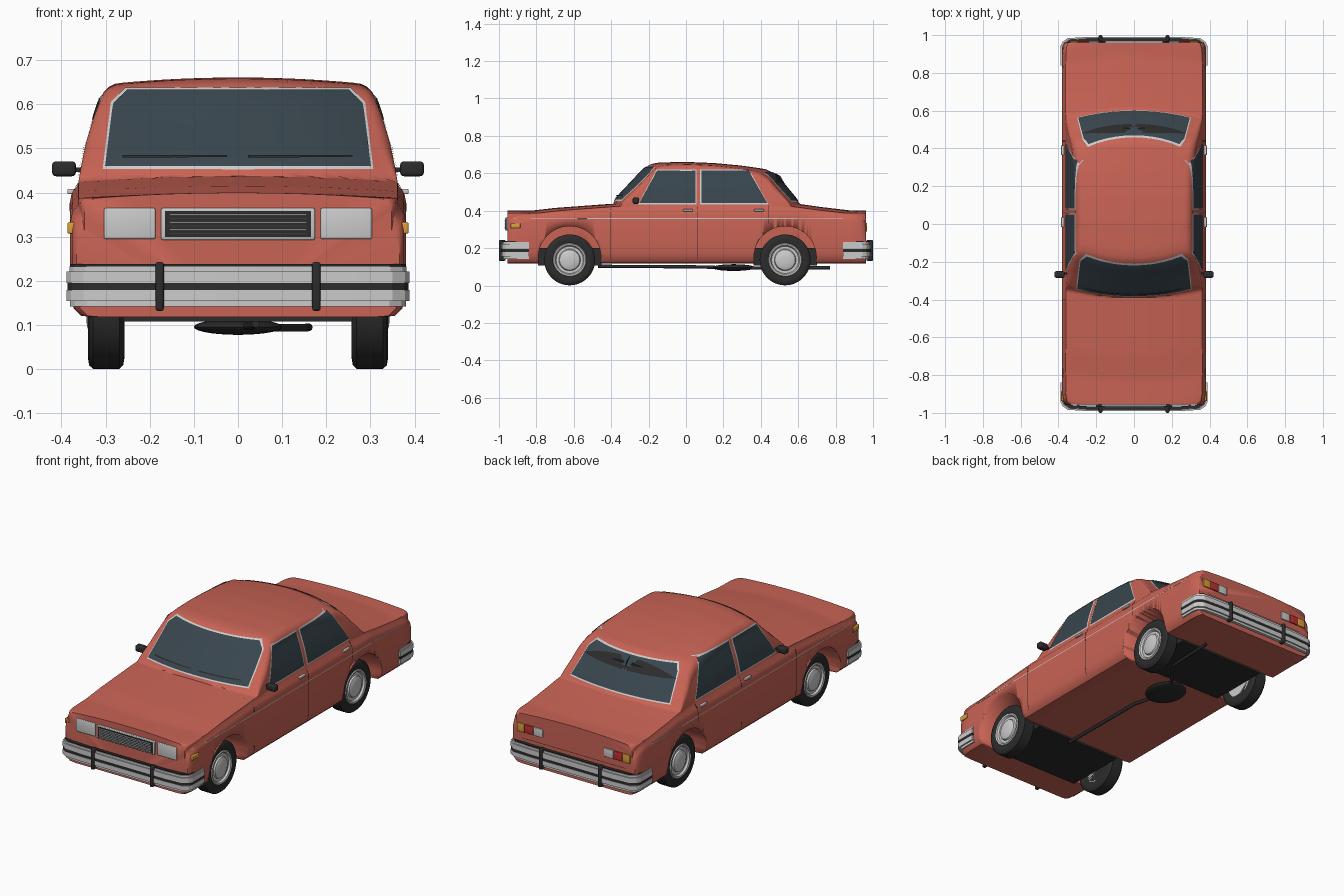
import bpy, bmesh, math
from mathutils import Vector
from mathutils.bvhtree import BVHTree

if "Cube" in bpy.data.objects:
    bpy.data.objects.remove(bpy.data.objects["Cube"])


def mat(name, r, g, b):
    m = bpy.data.materials.new(name)
    m.diffuse_color = (r, g, b, 1)
    m.use_nodes = True
    m.node_tree.nodes["Principled BSDF"].inputs["Base Color"].default_value = m.diffuse_color
    return m


RED = mat("paint", .58, .125, .09)
GLASS = mat("glass", .04, .06, .075)
DARK = mat("rubber", .025, .025, .025)
SILVER = mat("chrome", .55, .55, .55)
AMBER = mat("amber", .7, .35, .04)
LAMP = mat("red_lamp", .5, .03, .03)


def make(name, bm, material, mirror=False, angle=40):
    bmesh.ops.recalc_face_normals(bm, faces=bm.faces)
    me = bpy.data.meshes.new(name)
    bm.to_mesh(me)
    bm.free()
    ob = bpy.data.objects.new(name, me)
    bpy.context.collection.objects.link(ob)
    me.materials.append(material)
    bpy.ops.object.select_all(action='DESELECT')
    ob.select_set(True)
    bpy.context.view_layer.objects.active = ob
    bpy.ops.object.shade_smooth_by_angle(angle=math.radians(angle))
    if mirror:
        ob.modifiers.new("mirror", 'MIRROR').use_mirror_merge = False
    return ob


def box(name, x, y, z, material, mirror=False, bevel=0):
    bm = bmesh.new()
    bmesh.ops.create_cube(bm, size=1)
    for v in bm.verts:
        v.co = [a + (b - a) * (c + .5) for (a, b), c in zip((x, y, z), v.co)]
    if bevel:
        bmesh.ops.bevel(bm, geom=bm.edges[:], offset=bevel, segments=3, profile=.5, affect='EDGES')
    return make(name, bm, material, mirror)


def revolve(name, profile, cy, cz, material, mirror=True, n=48):
    """Spin (x, radius) points about an axis along x."""
    bm = bmesh.new()
    rings = [[bm.verts.new((x, cy + r * math.cos(2 * math.pi * i / n), cz + r * math.sin(2 * math.pi * i / n)))
              for i in range(n)] for x, r in profile]
    for a, b in zip(rings, rings[1:]):
        for i in range(n):
            bm.faces.new((a[i], a[(i + 1) % n], b[(i + 1) % n], b[i]))
    bm.faces.new(rings[0])
    bm.faces.new(rings[-1])
    return make(name, bm, material, mirror)


def interp(table, t):
    if t <= table[0][0]:
        return table[0][1]
    for (a, u), (b, v) in zip(table, table[1:]):
        if t <= b:
            return u + (v - u) * (t - a) / (b - a)
    return table[-1][1]


# Body outlines: deck line, cabin line, plan width, cabin half width by height
DECK = [(-.955, .335), (-.95, .36), (-.935, .379), (-.9, .392), (-.7, .415), (-.4, .437), (0, .437), (.6, .437),
        (.72, .42), (.9, .399), (.935, .388), (.955, .365), (.962, .335)]
CABIN = [(-.405, 0.4), (-.385, .455), (-.225, .625), (-.19, .65), (-.14, .658), (0, .661), (.15, .655),
         (.29, .642), (.43, .622), (.485, .59), (.6, .45), (.625, .40)]
WIDTH = [(-.955, .366), (-.945, .374), (-.91, .38), (.91, .38), (.95, .374), (.962, .366)]
SIDE = [(.42, .362), (.45, .357), (.5, .346), (.55, .331), (.6, .313), (.635, .297), (.66, .28)]


def top(y):
    c = sum(interp(CABIN, y + d) for d in (-.012, 0, .012)) / 3
    return max(interp(DECK, y), c)


def half_section(y):
    w, deck, zb, crown = interp(WIDTH, y), interp(DECK, y), .118, .012
    shift = max(-1, min(1, (y - .1) / .3)) * .045
    s0, t1 = deck - .02, top(y + shift) - crown
    hw = lambda z: min(w - .018, interp(SIDE, z))
    rc = min(.05, (t1 - s0) * .45)
    zc = t1 - rc
    x1 = hw(zc) - rc
    pts = [(0, zb), (w - .06, zb), (w - .025, zb + .003), (w - .008, zb + .02), (w, zb + .06), (w, .25),
           (w, s0 - .04), (w - .005, s0 - .016)]
    pts += [(hw(z), z) for z in (s0 + (zc - s0) * f / 6 for f in range(7))]
    pts += [(x1 + rc * math.cos(a), zc + rc * math.sin(a)) for a in (math.pi * k / 10 for k in range(1, 5))]
    for k in range(10, -1, -1):
        s = k / 10
        pts.append((x1 * s, top(y + shift * s * s) - crown * s * s))
    return pts


# Body shell lofted along its length
ys = sorted({p[0] for p in DECK} | {round(-.9 + .02 * i, 3) for i in range(91)}
            | {round(-.41 + .01 * i, 3) for i in range(30)} | {round(.4 + .01 * i, 3) for i in range(26)})
bm = bmesh.new()
rings = []
for y in ys:
    h = half_section(y)
    loop = h + [(-x, z) for x, z in h[-2:0:-1]]
    rings.append([bm.verts.new((x, y, z)) for x, z in loop])
for a, b in zip(rings, rings[1:]):
    for i in range(len(a)):
        j = (i + 1) % len(a)
        bm.faces.new((a[i], a[j], b[j], b[i]))
bm.faces.new(rings[0])
bm.faces.new(rings[-1])
bmesh.ops.recalc_face_normals(bm, faces=bm.faces)
tree = BVHTree.FromBMesh(bm)
body = make("body_shell", bm, RED)

# Wheel arches and wheels
WHEELS = (("front", -.622), ("rear", .53))
for end, y in WHEELS:
    for s in (1, -1):
        cut = revolve("arch_cutter", [(s * .225, .167), (s * .5, .167)], y, .15, RED, False)
        cut.hide_render = True
        m = body.modifiers.new("arch", 'BOOLEAN')
        m.object, m.operation, m.solver = cut, 'DIFFERENCE', 'EXACT'
        bpy.context.view_layer.objects.active = body
        bpy.ops.object.modifier_apply(modifier=m.name)
        bpy.data.objects.remove(cut)
    revolve(end + "_tyre", [(.262, .085), (.257, .11), (.26, .128), (.268, .136), (.328, .136), (.337, .128),
                            (.34, .11), (.336, .09), (.32, .086)], y, .137, DARK)
    revolve(end + "_hub", [(.262, .086), (.335, .09), (.34, .086), (.338, .078), (.328, .072), (.328, .058),
                           (.336, .054), (.342, .04), (.344, .012)], y, .137, SILVER)
    box(end + "_underfloor", (-.26, .26), (y - .17, y + .17), (.108, .2), DARK)
    revolve(end + "_axle", [(-.27, .02), (.27, .02)], y, .137, DARK, False, 16)
bpy.context.view_layer.update()


def panel(name, corners, view, material, lift=.003, grow=0, mirror=False):
    """Patch cast onto the body; corners are (x, z) or (y, z), view is front, rear or side."""
    n = len(corners)
    c = [(min(p[i] for p in corners) + max(p[i] for p in corners)) / 2 for i in (0, 1)]
    e = [max(abs(p[i] - c[i]) for p in corners) for i in (0, 1)]
    edge = [[a[i] + (b[i] - a[i]) * k / 10 - c[i] for i in (0, 1)]
            for a, b in zip(corners, corners[1:] + corners[:1]) for k in range(10)]
    d = {"front": Vector((0, 1, 0)), "rear": Vector((0, -1, 0)), "side": Vector((-1, 0, 0))}[view]
    bm = bmesh.new()

    def cast(u, v):
        p = Vector((0, u, v)) if view == "side" else Vector((u, 0, v))
        hit, normal, _, _ = tree.ray_cast(p - d * 3, d)
        if hit is None:
            return bm.verts.new(p)
        return bm.verts.new(hit + normal * lift)

    rings = [[cast(*(c[i] + p[i] * (1 + grow / e[i]) * k / 8 for i in (0, 1))) for p in edge] for k in range(1, 9)]
    mid = cast(*c)
    m = len(edge)
    for i in range(m):
        j = (i + 1) % m
        bm.faces.new((mid, rings[0][i], rings[0][j]))
        for a, b in zip(rings, rings[1:]):
            bm.faces.new((a[i], b[i], b[j], a[j]))
    return make(name, bm, material, mirror)


def sym(pts):
    return pts + [(-x, z) for x, z in reversed(pts)]


# Windows with bright trim
for name, pts, view in (
        ("windscreen", sym([(.3, .458), (.282, .6), (.25, .63)]), "front"),
        ("rear_window", sym([(.295, .452), (.265, .575), (.24, .6)]), "rear"),
        ("front_side_window", [(-.25, .44), (.05, .44), (.05, .613), (-.155, .613)], "side"),
        ("rear_side_window", [(.082, .44), (.435, .44), (.335, .613), (.082, .613)], "side")):
    panel(name + "_trim", pts, view, SILVER, .002, .006, view == "side")
    panel(name, pts, view, GLASS, .004, 0, view == "side")

# Pillar vents, wipers, seams and side moulding
panel("pillar_vent", [(.475, .545), (.53, .54), (.505, .585), (.48, .6)], "side", DARK, .006, mirror=True)
for i, (a, b) in enumerate(((-.26, -.025), (.022, .257))):
    panel(f"wiper_{i}", [(a, .473), (b, .475), (b, .479), (a, .479)], "front", DARK, .009)
for name, y in (("front_door_seam", -.402), ("centre_door_seam", .063)):
    panel(name, [(y - .0015, .14), (y + .0015, .14), (y + .0015, .425), (y - .0015, .425)], "side", DARK, .001,
          mirror=True)
panel("rear_door_seam", [(.438, .43), (.441, .43), (.441, .33), (.438, .33)], "side", DARK, .001, mirror=True)
panel("side_moulding", [(-.92, .357), (.94, .357), (.94, .361), (-.92, .361)], "side", SILVER, .002, mirror=True)
panel("boot_seam", [(-.31, .255), (.31, .255), (.31, .258), (-.31, .258)], "rear", DARK, .001)
for name, y in (("front_handle", .01), ("rear_handle", .39)):
    box(name, (.37, .386), (y - .026, y + .026), (.397, .408), SILVER, True, .003)

# Grille and headlamps
box("grille_frame", (-.174, .174), (-.965, -.925), (.293, .365), SILVER, bevel=.004)
box("grille_recess", (-.165, .165), (-.967, -.93), (.3, .358), DARK)
for i in range(6):
    z = .306 + i * .0085
    box(f"grille_slat_{i}", (-.155, .155), (-.971, -.95), (z, z + .003), SILVER)
box("headlamp", (.187, .303), (-.962, -.925), (.295, .365), SILVER, True, .004)
box("front_indicator", (.365, .386), (-.938, -.885), (.307, .333), AMBER, True, .004)

# Tail lamps
for name, a, b, m in (("amber", .295, .34, AMBER), ("red", .24, .295, LAMP), ("reverse", .185, .24, SILVER)):
    box("tail_lamp_" + name, (a, b), (.94, .968), (.29, .335), m, True, .002)


# Bumpers: stacked bands following a U-shaped plan
def band(name, s, z0, z1, inset, thick, material):
    def u(d):
        half = [(.388 - d, .84), (.388 - d, .945 - d), (.378 - d, .965 - d), (.35 - d * .8, .984 - d),
                (.25, .99 - d)]
        return half + [(-x, y) for x, y in reversed(half)]
    outline = u(inset) + u(inset + thick)[::-1]
    bm = bmesh.new()
    f = bm.faces.new([bm.verts.new((x, s * y, z0)) for x, y in outline])
    r = bmesh.ops.extrude_face_region(bm, geom=[f])
    bmesh.ops.translate(bm, verts=[g for g in r["geom"] if isinstance(g, bmesh.types.BMVert)], vec=(0, 0, z1 - z0))
    make(name, bm, material, angle=25)


for end, s in (("front", -1), ("rear", 1)):
    for part, z0, z1, inset, m in (("lip", .142, .155, .008, SILVER), ("lower", .155, .18, 0, SILVER),
                                   ("rubber", .18, .195, .002, DARK), ("upper", .195, .222, 0, SILVER),
                                   ("top", .222, .233, .006, SILVER), ("cap", .233, .238, .009, DARK)):
        band(f"{end}_bumper_{part}", s, z0, z1, inset, .016, m)
    box(end + "_overrider", (.168, .187), sorted((s * .965, s * 1.0)), (.132, .243), DARK, True, .006)
    box(end + "_bumper_bracket", (.15, .2), sorted((s * .92, s * .98)), (.16, .21), DARK, True)

# Door mirrors
box("mirror_housing", (.367, .421), (-.285, -.25), (.437, .471), DARK, True, .009)
box("mirror_arm", (.345, .372), (-.268, -.256), (.447, .457), DARK, True)

# Exhaust pipe and silencer
cu = bpy.data.curves.new("exhaust_pipe", 'CURVE')
cu.dimensions, cu.bevel_depth, cu.bevel_resolution, cu.use_fill_caps = '3D', .009, 3, True
path = [(.04, -.47, .103), (.04, .05, .1), (.01, .2, .096), (.02, .32, .094), (.15, .5, .094), (.16, .77, .095)]
sp = cu.splines.new('POLY')
sp.points.add(len(path) - 1)
for p, q in zip(sp.points, path):
    p.co = (*q, 1)
cu.materials.append(DARK)
bpy.context.collection.objects.link(bpy.data.objects.new("exhaust_pipe", cu))
bm = bmesh.new()
bmesh.ops.create_uvsphere(bm, u_segments=32, v_segments=14, radius=1)
for v in bm.verts:
    v.co = (v.co.x * .1, .255 + v.co.y * .115, .096 + v.co.z * .018)
make("silencer", bm, DARK)
